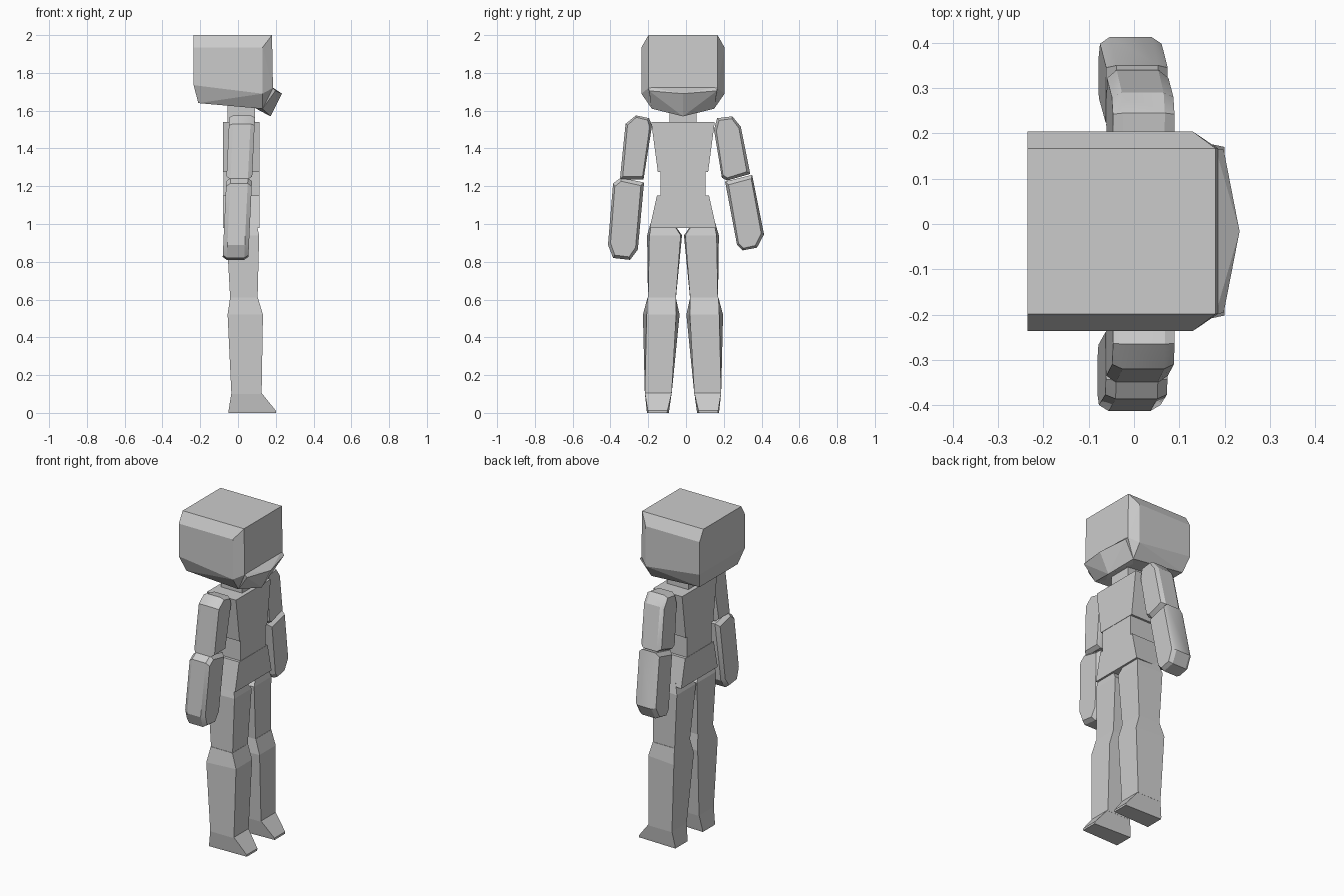
import bpy
import bmesh
import math

cube = bpy.data.objects.get("Cube")
if cube:
    bpy.data.objects.remove(cube, do_unlink=True)

grey = bpy.data.materials.new("plain grey")
grey.use_nodes = True
colour = (0.6, 0.6, 0.6, 1)
grey.diffuse_color = colour
grey.node_tree.nodes["Principled BSDF"].inputs["Base Color"].default_value = colour

MID = -0.016  # y of the body's plane of symmetry


def finish(name, bm, smooth=False):
    bmesh.ops.recalc_face_normals(bm, faces=bm.faces[:])
    mesh = bpy.data.meshes.new(name)
    bm.to_mesh(mesh)
    bm.free()
    mesh.materials.append(grey)
    obj = bpy.data.objects.new(name, mesh)
    bpy.context.collection.objects.link(obj)
    if smooth:
        bpy.ops.object.select_all(action='DESELECT')
        obj.select_set(True)
        bpy.context.view_layer.objects.active = obj
        bpy.ops.object.shade_smooth_by_angle(angle=math.radians(25))
    return obj


def hull(name, points, smooth=False):
    """Solid wrapped around a set of points."""
    bm = bmesh.new()
    for p in points:
        bm.verts.new(p)
    result = bmesh.ops.convex_hull(bm, input=bm.verts[:])
    loose = [v for v in result["geom_interior"] if isinstance(v, bmesh.types.BMVert)]
    bmesh.ops.delete(bm, geom=loose, context='VERTS')
    bmesh.ops.dissolve_limit(bm, angle_limit=0.02, verts=bm.verts[:], edges=bm.edges[:])
    return finish(name, bm, smooth)


def loft(name, sections):
    """Capped skin over a stack of four-cornered sections."""
    bm = bmesh.new()
    rings = [[bm.verts.new(p) for p in s] for s in sections]
    for low, high in zip(rings, rings[1:]):
        for i in range(4):
            j = (i + 1) % 4
            bm.faces.new((low[i], low[j], high[j], high[i]))
    bm.faces.new(rings[0])
    bm.faces.new(rings[-1])
    return finish(name, bm)


def both(points):
    """Points given as x, distance from the mid plane, z, on both sides."""
    return [(x, MID + s * d, z) for x, d, z in points for s in (-1, 1)]


def block(name, levels, x0, x1):
    """Upright block; each level is height and half width."""
    loft(name, [[(x0, MID - w, z), (x1, MID - w, z), (x1, MID + w, z), (x0, MID + w, z)]
                for z, w in levels])


# Head with chamfered side edges
hull("head", both([
    (-0.235, 0.183, 2), (0.18, 0.183, 2),
    (-0.235, 0.22, 1.935), (0.13, 0.22, 1.935),
    (-0.235, 0.22, 1.735), (0.13, 0.22, 1.69),
    (0.185, 0.183, 1.72),
    (-0.21, 0.183, 1.64), (0.13, 0.165, 1.61)]))

# Pointed jaw under the face
hull("jaw", both([(0.18, 0.183, 1.725), (0.198, 0.18, 1.705), (0.13, 0.165, 1.61),
                  (0.06, 0.16, 1.63)])
     + [(0.233, MID, 1.69), (0.172, MID, 1.57)])

# Neck and torso
block("neck", [(1.53, 0.072), (1.64, 0.072)], -0.055, 0.09)
block("chest", [(1.275, 0.133), (1.54, 0.168)], -0.08, 0.115)
block("waist", [(1.14, 0.12), (1.285, 0.12)], -0.078, 0.113)
block("pelvis", [(0.98, 0.176), (1.15, 0.138)], -0.08, 0.115)


# Arms: side outlines thickened front to back, with chamfered rims
def arm_part(name, outline):
    cy = sum(p[0] for p in outline) / len(outline)
    cz = sum(p[1] for p in outline) / len(outline)
    points = []
    for y, z in outline:
        for half, shrink in ((0.046, 1), (0.068, 0.84)):
            py = cy + (y - cy) * shrink
            pz = cz + (z - cz) * (0.5 + shrink / 2)
            drift = 0.022 + (pz - 1.57) * 0.047
            points += [(drift - half, py, pz), (drift + half, py, pz)]
    hull(name, points, True)


arm_part("right_upper_arm", [(-0.265, 1.575), (-0.195, 1.56), (-0.18, 1.52),
                             (-0.225, 1.235), (-0.35, 1.235), (-0.32, 1.53)])
arm_part("right_forearm", [(-0.345, 1.245), (-0.222, 1.22), (-0.255, 0.865), (-0.296, 0.81),
                           (-0.386, 0.82), (-0.413, 0.89), (-0.386, 1.215)])
arm_part("left_upper_arm", [(0.165, 1.56), (0.245, 1.57), (0.29, 1.515), (0.34, 1.265),
                            (0.217, 1.23), (0.19, 1.245), (0.148, 1.5)])
arm_part("left_forearm", [(0.207, 1.225), (0.35, 1.26), (0.413, 0.945), (0.376, 0.875),
                          (0.3, 0.86), (0.27, 0.89)])


# Legs: height, back x, front x, then inner and outer width at back and front
def leg_part(name, side, levels):
    loft(name, [[(xb, MID + side * bi, z), (xf, MID + side * fi, z),
                 (xf, MID + side * fo, z), (xb, MID + side * bo, z)]
                for z, xb, xf, bi, bo, fi, fo in levels])


for label, side in (("right", -1), ("left", 1)):
    leg_part(label + "_thigh", side, [
        (0.58, -0.04, 0.103, 0.04, 0.185, 0.04, 0.185),
        (0.94, -0.06, 0.112, 0.005, 0.19, 0.012, 0.178),
        (1.06, -0.02, 0.085, 0.09, 0.155, 0.09, 0.155)])
    leg_part(label + "_shin", side, [
        (0.1, -0.035, 0.125, 0.06, 0.202, 0.06, 0.202),
        (0.52, -0.055, 0.132, 0.018, 0.212, 0.036, 0.192),
        (0.61, -0.042, 0.105, 0.038, 0.188, 0.038, 0.188)])
    leg_part(label + "_foot", side, [
        (0, -0.05, 0.2, 0.075, 0.19, 0.085, 0.184),
        (0.012, -0.05, 0.2, 0.073, 0.192, 0.082, 0.186),
        (0.105, -0.035, 0.125, 0.06, 0.202, 0.06, 0.202)])
